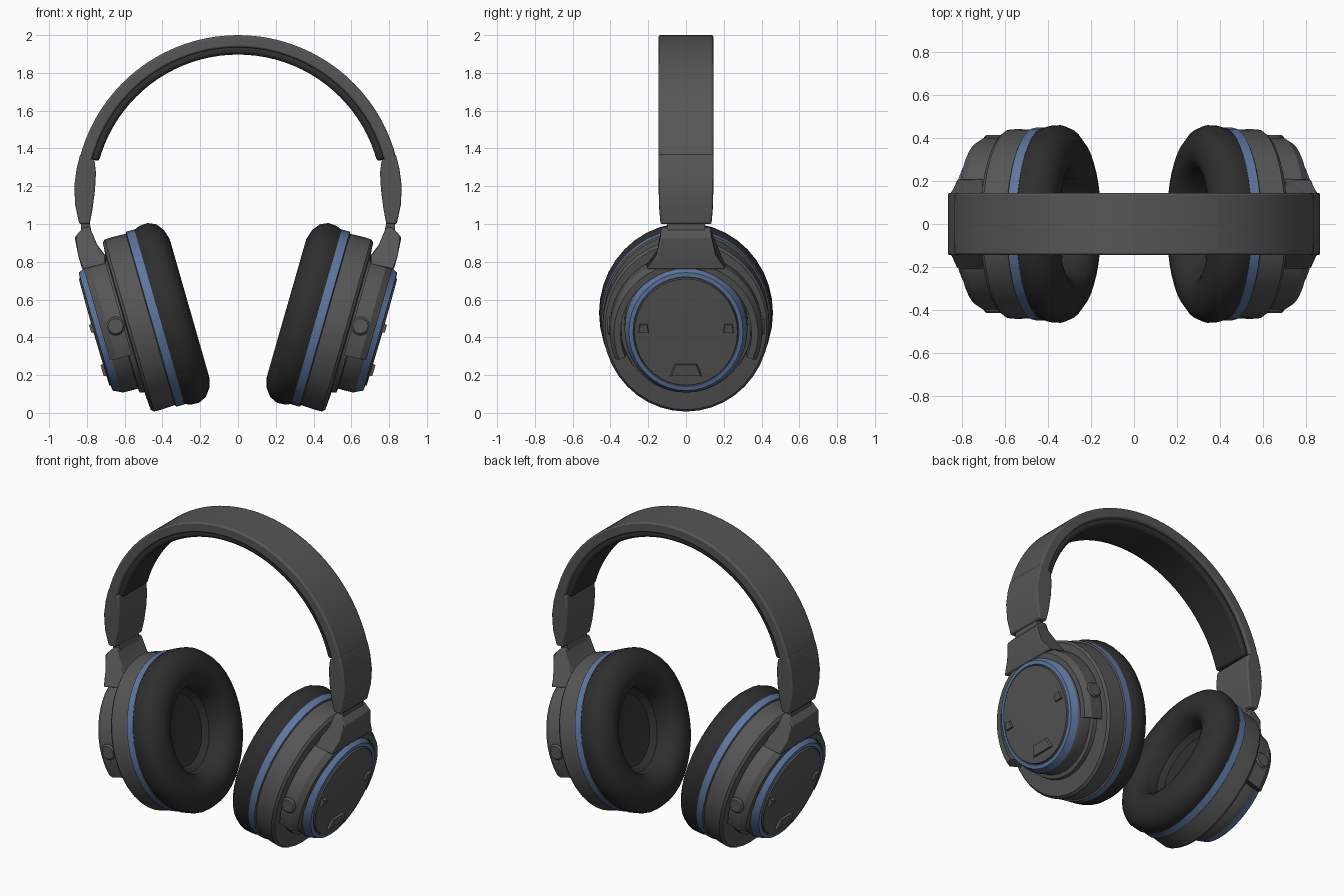
import bpy, bmesh, math
from mathutils import Vector

if "Cube" in bpy.data.objects:
    bpy.data.objects.remove(bpy.data.objects["Cube"])

def material(name, col):
    m = bpy.data.materials.new(name)
    m.diffuse_color = (*col, 1)
    m.use_nodes = True
    m.node_tree.nodes["Principled BSDF"].inputs["Base Color"].default_value = m.diffuse_color
    return m

GREY = material("grey plastic", (0.092, 0.092, 0.092))
BLACK = material("black padding", (0.028, 0.028, 0.028))
BLUE = material("blue trim", (0.11, 0.18, 0.35))

# Ear cup frame: centre, outward axis, tilted up direction
TILT = math.radians(16)
C = Vector((0.445, 0, 0.5))
A = Vector((math.cos(TILT), 0, -math.sin(TILT)))
U = Vector((math.sin(TILT), 0, math.cos(TILT)))
Y = Vector((0, 1, 0))

def cup_point(s, r, phi, squash=0.93, lift=0):
    return C + A * s + U * (r * math.cos(phi) + lift) + Y * (r * squash * math.sin(phi))

def finish(name, bm, mats, mirror=True, bevel=0.0, angle=35):
    bmesh.ops.remove_doubles(bm, verts=bm.verts, dist=1e-5)
    bmesh.ops.recalc_face_normals(bm, faces=bm.faces)
    me = bpy.data.meshes.new(name)
    bm.to_mesh(me)
    bm.free()
    for m in mats:
        me.materials.append(m)
    ob = bpy.data.objects.new(name, me)
    bpy.context.collection.objects.link(ob)
    bpy.ops.object.select_all(action='DESELECT')
    ob.select_set(True)
    bpy.context.view_layer.objects.active = ob
    bpy.ops.object.shade_smooth_by_angle(angle=math.radians(angle))
    if bevel:
        b = ob.modifiers.new("soft edges", 'BEVEL')
        b.width, b.segments, b.limit_method = bevel, 2, 'ANGLE'
    if mirror:
        ob.modifiers.new("other side", 'MIRROR').use_mirror_merge = False
    return ob

def lathe(name, profile, mats, bands=(), lift=0, n=40):
    """Revolve (s, r) points about the cup axis; bands lists segments using material 1."""
    bm = bmesh.new()
    rings = [[bm.verts.new(cup_point(s, r, 2 * math.pi * i / n, lift=lift)) for i in range(n)]
             for s, r in profile]
    for k in range(len(rings) - 1):
        for i in range(n):
            j = (i + 1) % n
            f = bm.faces.new((rings[k][i], rings[k][j], rings[k + 1][j], rings[k + 1][i]))
            f.material_index = 1 if k in bands else 0
    return finish(name, bm, mats)

def loft(name, sections, mat, closed_ends=True, **kw):
    """Skin a row of equal sized closed cross-sections."""
    bm = bmesh.new()
    rings = [[bm.verts.new(p) for p in sec] for sec in sections]
    m = len(rings[0])
    for a, b in zip(rings, rings[1:]):
        for i in range(m):
            j = (i + 1) % m
            bm.faces.new((a[i], a[j], b[j], b[i]))
    if closed_ends:
        bm.faces.new(rings[0])
        bm.faces.new(rings[-1])
    return finish(name, bm, [mat], **kw)

def slab(name, outline, mat, **kw):
    """Outline of (x, z, half width) stretched from -y to +y."""
    return loft(name, [[(x, sg * w, z) for x, z, w in outline] for sg in (-1, 1)], mat, **kw)

def arch(name, r_out, r_in, w, start, mat, bevel):
    secs = []
    for i in range(41):
        t = math.radians(start + (180 - 2 * start) * i / 40)
        c, s = math.cos(t), math.sin(t)
        secs.append([(r * c, y, 1.135 + r * s) for r, y in
                     ((r_out, -w), (r_out, w), (r_in, w), (r_in, -w))])
    return loft(name, secs, mat, mirror=False, bevel=bevel)

# Headband with padding under it
arch("headband", 0.865, 0.80, 0.145, 14, GREY, 0.01)
arch("headband_padding", 0.805, 0.762, 0.128, 15, BLACK, 0.015)

# Slider blocks at the band ends
slab("band_end", [(x, z, w) for x, z, w in (
    (0.84, 1.0, 0.135), (0.862, 1.1, 0.142), (0.867, 1.2, 0.145), (0.855, 1.29, 0.145),
    (0.835, 1.37, 0.145), (0.76, 1.34, 0.145), (0.752, 1.27, 0.145), (0.757, 1.18, 0.145),
    (0.77, 1.08, 0.142), (0.785, 1.0, 0.135))], GREY, bevel=0.008)

# Hinge neck and yoke tab
slab("hinge_neck", [(0.77, 0.93, 0.1), (0.83, 0.93, 0.1), (0.83, 1.03, 0.1), (0.79, 1.03, 0.1)], GREY)
slab("yoke_tab", [(0.70, 0.83, 0.14), (0.745, 0.89, 0.135), (0.785, 0.985, 0.13), (0.82, 0.98, 0.13),
                  (0.865, 0.93, 0.135), (0.845, 0.83, 0.15), (0.825, 0.76, 0.21), (0.70, 0.79, 0.21)],
     GREY, bevel=0.008)

# Yoke: half ring gripping the cup
yoke = []
for i in range(33):
    p = math.radians(-112 + 224 * i / 32)
    yoke.append([cup_point(s, r, p, 0.99) for s, r in
                 ((0.165, 0.35), (0.165, 0.408), (0.25, 0.408), (0.285, 0.385), (0.285, 0.35))])
loft("yoke", yoke, GREY, angle=30)

# Pivot buttons on the yoke arms
for sg, side in ((-1, "front"), (1, "back")):
    loft("pivot_" + side, [[(0.648 + r * math.cos(k * math.pi / 8), sg * y,
                             0.46 + r * math.sin(k * math.pi / 8)) for k in range(16)]
                           for y, r in ((0.34, 0.05), (0.405, 0.05), (0.415, 0.04))], GREY)

# Ear cushion: rounded ring with a sunken middle
lathe("ear_cushion", [(-0.01, 0), (-0.03, 0.22), (-0.06, 0.255), (-0.13, 0.262), (-0.17, 0.285),
                      (-0.193, 0.33), (-0.196, 0.38), (-0.18, 0.435), (-0.15, 0.475), (-0.107, 0.495),
                      (-0.06, 0.492), (-0.02, 0.475), (-0.02, 0.4)], [BLACK])

# Blue seam and shell
lathe("cup_shell", [(-0.03, 0.4), (-0.03, 0.482), (0.015, 0.482), (0.02, 0.472), (0.09, 0.475),
                    (0.135, 0.474), (0.15, 0.46), (0.155, 0.38), (0.155, 0.3)], [GREY, BLUE], (0, 1))

# Drum with blue bevelled rim and flat outer plate
lathe("cup_drum", [(0.13, 0.385), (0.18, 0.375), (0.185, 0.352), (0.265, 0.35), (0.275, 0.345),
                   (0.315, 0.325), (0.318, 0.302), (0.31, 0.3), (0.31, 0.297), (0.325, 0.293),
                   (0.328, 0.0)], [GREY, BLUE], (4, 5, 6), lift=0.018)

# Small studs and lower catch on the outer plate
def plate_block(name, y, h, wy, wh, top=0.34):
    loft(name, [[C + A * s + U * (h + b * wh * k) + Y * (y + a * wy * k)
                 for a, b in ((-1, -1), (1, -1), (0.7, 1), (-0.7, 1))]
                for s, k in ((0.315, 1), (top, 0.85))], GREY)

plate_block("stud_front", -0.225, 0.04, 0.03, 0.025)
plate_block("stud_back", 0.225, 0.04, 0.03, 0.025)
plate_block("plate_catch", 0, -0.19, 0.09, 0.035)
